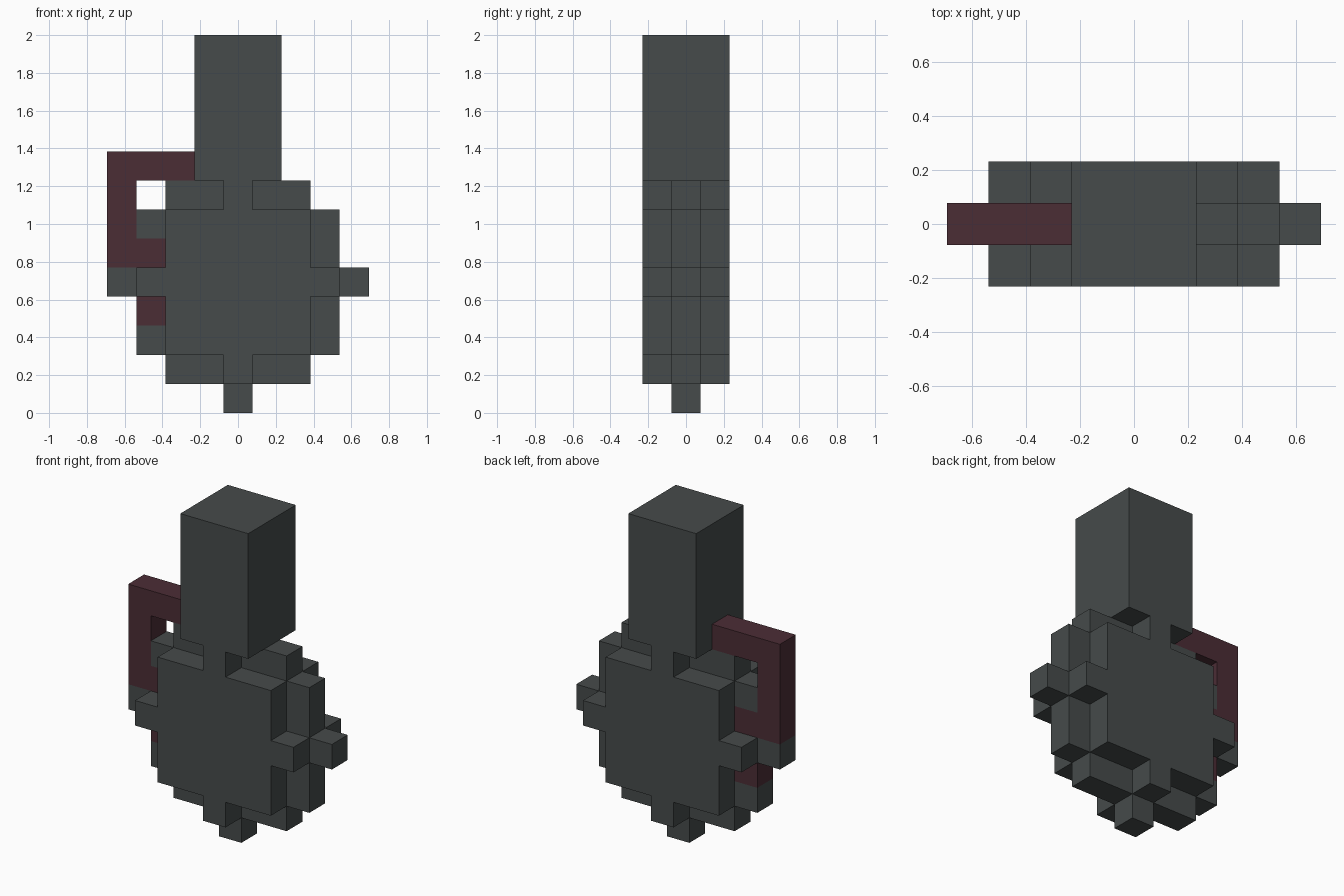
import bpy, bmesh
from mathutils import Vector

cube = bpy.data.objects.get("Cube")
if cube:
    bpy.data.objects.remove(cube, do_unlink=True)

UNIT = 2 / 13  # edge of one block


def make_material(name, rgb):
    mat = bpy.data.materials.new(name)
    mat.use_nodes = True
    color = (*rgb, 1)
    mat.diffuse_color = color
    bsdf = mat.node_tree.nodes["Principled BSDF"]
    bsdf.inputs["Base Color"].default_value = color
    bsdf.inputs["Roughness"].default_value = 0.9
    return mat


GREY = make_material("dark slate grey", (0.061, 0.07, 0.07))
RED = make_material("dark maroon", (0.071, 0.026, 0.036))


def box(x, y, z):
    """Block cells filling inclusive ranges along each axis."""
    return {(i, j, k) for i in range(x[0], x[1] + 1)
            for j in range(y[0], y[1] + 1) for k in range(z[0], z[1] + 1)}


MID = (0, 0)
ALL = (-1, 1)

# Square neck
neck = box((-1, 1), ALL, (8, 12))

# Round outer discs on front and back, with a cross of studs
discs = box((-2, 2), ALL, (2, 6)) | box(MID, ALL, (1, 7)) | box((-3, 3), ALL, (4, 4))

# Wider middle layer with tips to the sides and below
core = (box((-2, 2), MID, (1, 7)) | box((-3, 3), MID, (2, 6))
        | box((-4, 4), MID, (4, 4)) | box(MID, MID, (0, 0)))

# Hooked handle and the small peg beneath it
handle = box((-4, -2), MID, (8, 8)) | box((-4, -4), MID, (5, 8)) | box((-4, -3), MID, (5, 5))
peg = box((-3, -3), MID, (3, 3))

body = (discs | core) - handle - peg
parts = {"neck": (neck, GREY), "round_body": (body, GREY),
         "hooked_handle": (handle, RED), "side_peg": (peg, RED)}
filled = set().union(*(cells for cells, _ in parts.values()))


def build(name, cells, mat):
    """Skin the exposed sides of the cells and merge flat areas."""
    bm = bmesh.new()
    for cell in sorted(cells):
        centre = Vector(cell) + Vector((0, 0, 0.5))
        for axis in range(3):
            for sign in (-1, 1):
                n = Vector((0, 0, 0))
                n[axis] = sign
                if tuple(int(a + b) for a, b in zip(cell, n)) in filled:
                    continue
                u, v = Vector((0, 0, 0)), Vector((0, 0, 0))
                u[(axis + 1) % 3] = 0.5
                v[(axis + 2) % 3] = 0.5 * sign
                mid = centre + n / 2
                corners = (mid - u - v, mid + u - v, mid + u + v, mid - u + v)
                bm.faces.new([bm.verts.new(c * UNIT) for c in corners])
    bmesh.ops.remove_doubles(bm, verts=bm.verts, dist=0.001)
    bmesh.ops.dissolve_limit(bm, angle_limit=0.01, verts=bm.verts, edges=bm.edges)
    mesh = bpy.data.meshes.new(name)
    bm.to_mesh(mesh)
    bm.free()
    mesh.materials.append(mat)
    bpy.context.collection.objects.link(bpy.data.objects.new(name, mesh))


for part, (part_cells, part_mat) in parts.items():
    build(part, part_cells, part_mat)
